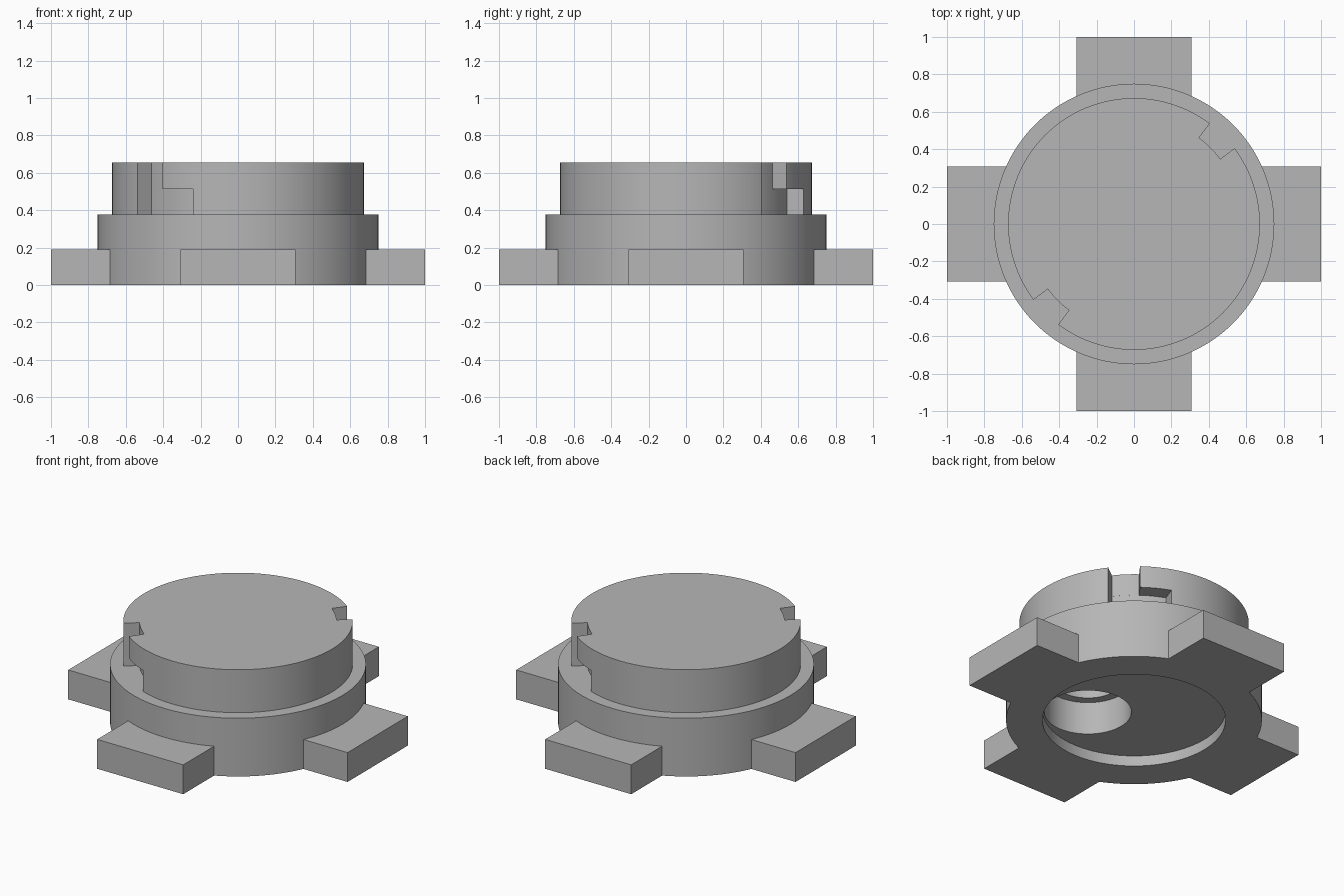
import bpy, bmesh, math

if "Cube" in bpy.data.objects:
    bpy.data.objects.remove(bpy.data.objects["Cube"], do_unlink=True)

SEGMENTS = 128
grey = bpy.data.materials.new("plain grey")
grey.use_nodes = True
grey.diffuse_color = (0.47, 0.47, 0.47, 1)
grey.node_tree.nodes["Principled BSDF"].inputs["Base Color"].default_value = grey.diffuse_color


def prism(name, outline, z0, z1):
    """Extrude a flat outline from z0 up to z1."""
    bm = bmesh.new()
    face = bm.faces.new([bm.verts.new((x, y, z0)) for x, y in outline])
    top = bmesh.ops.extrude_face_region(bm, geom=[face])["geom"]
    bmesh.ops.translate(bm, vec=(0, 0, z1 - z0),
                        verts=[v for v in top if isinstance(v, bmesh.types.BMVert)])
    bmesh.ops.recalc_face_normals(bm, faces=bm.faces)
    mesh = bpy.data.meshes.new(name)
    bm.to_mesh(mesh)
    bm.free()
    mesh.materials.append(grey)
    obj = bpy.data.objects.new(name, mesh)
    bpy.context.collection.objects.link(obj)
    return obj


def arc(radius, a0, a1, steps):
    angles = [math.radians(a0 + (a1 - a0) * i / steps) for i in range(steps + 1)]
    return [(radius * math.cos(a), radius * math.sin(a)) for a in angles]


def cylinder(name, radius, z0, z1, x=0, y=0):
    ring = arc(radius, 0, 360, SEGMENTS)[:-1]
    return prism(name, [(px + x, py + y) for px, py in ring], z0, z1)


def box(name, hx, hy, z0, z1):
    return prism(name, [(-hx, -hy), (hx, -hy), (hx, hy), (-hx, hy)], z0, z1)


def sector(name, a0, a1, z0, z1):
    """Curved slot cutter, open towards the outside."""
    return prism(name, arc(0.578, a0, a1, 12) + arc(0.8, a1, a0, 12), z0, z1)


def combine(target, tool, operation):
    """Apply a boolean and remove the helper."""
    tool.hide_render = True
    mod = target.modifiers.new("boolean", 'BOOLEAN')
    mod.operation, mod.solver, mod.object = operation, 'EXACT', tool
    bpy.context.view_layer.objects.active = target
    bpy.ops.object.modifier_apply(modifier=mod.name)
    bpy.data.objects.remove(tool, do_unlink=True)


# Upper plug with two L-shaped bayonet slots
plug = cylinder("bayonet_plug", 0.673, 0.32, 0.655)
for start in (37, 217):
    combine(plug, sector("entry_slot", start, start + 16, 0.2, 0.8), 'DIFFERENCE')
    combine(plug, sector("lock_slot", start + 0.01, start + 32, 0.25, 0.513), 'DIFFERENCE')

# Round body with four grip tabs
body = cylinder("bayonet_cap", 0.75, -0.1, 0.377)
combine(body, box("side_tabs", 1, 0.308, -0.2, 0.19), 'UNION')
combine(body, box("front_back_tabs", 0.308, 1, -0.2, 0.19), 'UNION')
combine(body, plug, 'UNION')
combine(body, box("floor_trim", 2, 2, -1, 0), 'DIFFERENCE')

# Underside recess and the stepped off-centre bore
combine(body, cylinder("recess", 0.537, -0.1, 0.068), 'DIFFERENCE')
combine(body, cylinder("bore", 0.255, -0.15, 0.28, 0.192, -0.192), 'DIFFERENCE')
combine(body, cylinder("inner_bore", 0.2, -0.2, 0.56, 0.192, -0.192), 'DIFFERENCE')

# Smooth round walls, keep hard edges
bpy.ops.object.select_all(action='DESELECT')
body.select_set(True)
bpy.context.view_layer.objects.active = body
bpy.ops.object.shade_smooth_by_angle(angle=math.radians(30))
